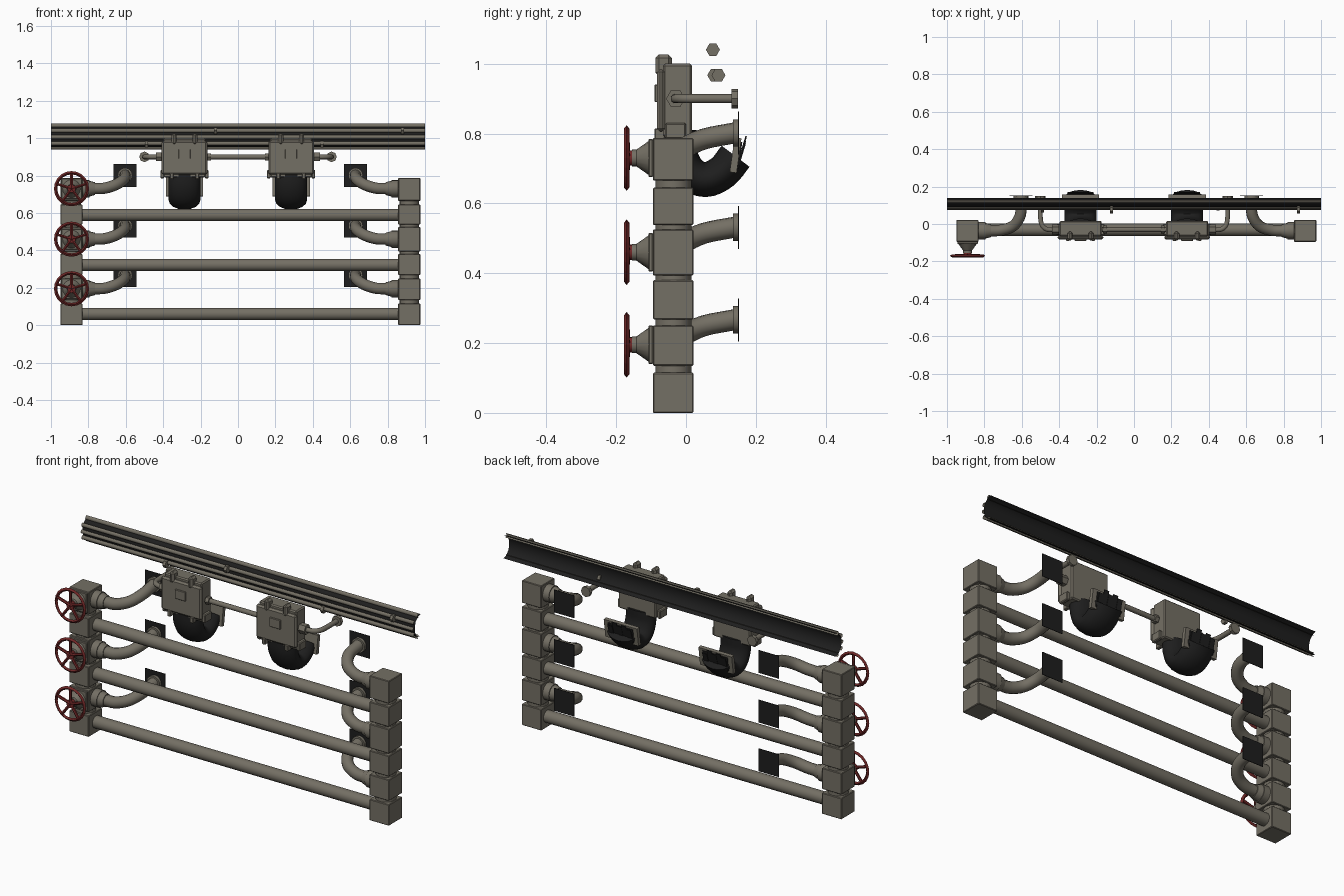
import bpy, bmesh, math
from mathutils import Vector, Matrix

if "Cube" in bpy.data.objects:
    bpy.data.objects.remove(bpy.data.objects["Cube"])


def material(name, rgb):
    m = bpy.data.materials.new(name)
    m.diffuse_color = (*rgb, 1)
    m.use_nodes = True
    m.node_tree.nodes["Principled BSDF"].inputs["Base Color"].default_value = m.diffuse_color
    return m


METAL = material("weathered_metal", (0.175, 0.16, 0.128))
RED = material("dark_red_paint", (0.16, 0.02, 0.02))
BLACK = material("black_rubber", (0.013, 0.013, 0.013))


def finish(bm, name, mat, smooth=True):
    bmesh.ops.recalc_face_normals(bm, faces=bm.faces[:])
    me = bpy.data.meshes.new(name)
    bm.to_mesh(me)
    bm.free()
    me.materials.append(mat)
    ob = bpy.data.objects.new(name, me)
    bpy.context.collection.objects.link(ob)
    if smooth:
        bpy.ops.object.select_all(action='DESELECT')
        bpy.context.view_layer.objects.active = ob
        ob.select_set(True)
        bpy.ops.object.shade_smooth_by_angle(angle=math.radians(40))
    return ob


def box(name, x, y, z, mat=METAL, bevel=0.0, tilt=0.0):
    """Box from (min, max) pairs, optional bevel and tilt about x."""
    bm = bmesh.new()
    bmesh.ops.create_cube(bm, size=1)
    bmesh.ops.scale(bm, vec=(x[1] - x[0], y[1] - y[0], z[1] - z[0]), verts=bm.verts)
    if bevel:
        bmesh.ops.bevel(bm, geom=bm.edges[:], offset=bevel, segments=1, affect='EDGES')
    bmesh.ops.rotate(bm, matrix=Matrix.Rotation(tilt, 3, 'X'), verts=bm.verts)
    bmesh.ops.translate(bm, vec=(sum(x) / 2, sum(y) / 2, sum(z) / 2), verts=bm.verts)
    return finish(bm, name, mat, False)


def cyl(name, a, b, r1, r2=None, sides=16, mat=METAL):
    """Cylinder or cone between two points."""
    a, b = Vector(a), Vector(b)
    bm = bmesh.new()
    bmesh.ops.create_cone(bm, cap_ends=True, segments=sides, radius1=r1,
                          radius2=r1 if r2 is None else r2, depth=(b - a).length)
    rot = Vector((0, 0, 1)).rotation_difference(b - a).to_matrix().to_4x4()
    bmesh.ops.transform(bm, matrix=Matrix.Translation((a + b) / 2) @ rot, verts=bm.verts)
    return finish(bm, name, mat)


def spline(pts, n=4):
    """Catmull-Rom smoothing of a short path."""
    p = [Vector(q) for q in pts]
    p = [2 * p[0] - p[1]] + p + [2 * p[-1] - p[-2]]
    out = []
    for i in range(1, len(p) - 2):
        a, b, c, d = p[i - 1:i + 3]
        for k in range(n):
            t = k / n
            out.append(0.5 * (2 * b + (c - a) * t + (2 * a - 5 * b + 4 * c - d) * t * t
                              + (3 * b - a - 3 * c + d) * t ** 3))
    return out + [p[-2]]


def tube(name, pts, ru, rv, u, sides=12, mat=METAL):
    """Sweep an ellipse along a path; u is the starting side vector."""
    path = spline(pts)
    bm = bmesh.new()
    rings = []
    u = Vector(u)
    for i, p in enumerate(path):
        t = (path[min(i + 1, len(path) - 1)] - path[max(i - 1, 0)]).normalized()
        u = (u - t * u.dot(t)).normalized()
        v = t.cross(u)
        rings.append([bm.verts.new(p + u * ru * math.cos(a) + v * rv * math.sin(a))
                      for a in (2 * math.pi * k / sides for k in range(sides))])
    for r, s in zip(rings, rings[1:]):
        for k in range(sides):
            j = (k + 1) % sides
            bm.faces.new((r[k], r[j], s[j], s[k]))
    bm.faces.new(rings[0])
    bm.faces.new(rings[-1])
    return finish(bm, name, mat)


def strip(name, profile, mat):
    """Open (y, z) profile extruded over the full length."""
    bm = bmesh.new()
    rows = [[bm.verts.new((x, y, z)) for x in (-1, 1)] for y, z in profile]
    for r, s in zip(rows, rows[1:]):
        bm.faces.new((r[0], r[1], s[1], s[0]))
    return finish(bm, name, mat)


YC = -0.036                      # centre depth of the pipe frame
LEVELS = (0.195, 0.46, 0.73)     # valve heights
BLOCKS = ((0, .115), (.135, .25), (.268, .38), (.393, .525), (.538, .645), (.665, .787))

# Side columns of stacked blocks, with branch pipes running back to the wall
for side, s, off in (("left", 1, 0), ("right", -1, 0.0245)):
    def X(x):
        return off + s * x
    for z0, z1 in BLOCKS:
        xs = sorted((X(-0.95), X(-0.832)))
        box(side + "_column_block", xs, (-0.095, 0.021), (z0, z1), bevel=0.003)
    cyl(side + "_column_core", (X(-0.891), YC, 0.02), (X(-0.891), YC, 0.77), 0.052, sides=16)
    for z in LEVELS:
        cyl(side + "_branch_collar", (X(-0.84), YC, z), (X(-0.795), YC, z), 0.046)
        cyl(side + "_branch_taper", (X(-0.795), YC, z), (X(-0.765), YC, z), 0.042, 0.034)
        tube(side + "_branch_elbow",
             [(X(-0.77), YC, z), (X(-0.71), YC + 0.003, z + 0.003),
              (X(-0.645), -0.01, z + 0.025), (X(-0.607), 0.05, z + 0.054),
              (X(-0.604), 0.14, z + 0.072)], 0.03, 0.03, (0, 0, 1))
        cyl(side + "_wall_flange", (X(-0.604), 0.134, z + 0.072),
            (X(-0.604), 0.15, z + 0.072), 0.039, sides=16)
        xs = sorted((X(-0.665), X(-0.543)))
        box(side + "_wall_grime_plate", xs, (0.149, 0.152), (z + 0.01, z + 0.133), BLACK)

# Long horizontal pipes
for z in (0.06, 0.322, 0.589):
    cyl("horizontal_pipe", (-0.85, YC + 0.005, z), (0.87, YC + 0.005, z), 0.033)

# Hand-wheel valves on the left column
WX = -0.89
for z in LEVELS:
    box("valve_bonnet_plate", (WX - .055, WX + .055), (-0.108, -0.094), (z - .055, z + .055), bevel=.003)
    cyl("valve_bonnet", (WX, -0.105, z), (WX, -0.142, z), 0.05, 0.024)
    cyl("valve_stem", (WX, -0.14, z), (WX, -0.155, z), 0.024)
    cyl("hand_wheel_hub", (WX, -0.15, z), (WX, -0.174, z), 0.022, mat=RED)
    bm = bmesh.new()
    rings = []
    for i in range(20):
        a = 2 * math.pi * i / 20
        rings.append([bm.verts.new((WX + r * math.cos(a), y, z + r * math.sin(a)))
                      for r, y in ((.076, -.17), (.084, -.178), (.094, -.17), (.084, -.162))])
    for i in range(20):
        r, q = rings[i], rings[(i + 1) % 20]
        for k in range(4):
            bm.faces.new((r[k], r[(k + 1) % 4], q[(k + 1) % 4], q[k]))
    finish(bm, "hand_wheel_rim", RED, False)
    for i in range(5):
        a = math.pi / 2 + 2 * math.pi * i / 5
        cyl("hand_wheel_spoke", (WX, -0.168, z),
            (WX + .08 * math.cos(a), -0.17, z + .08 * math.sin(a)), 0.008, sides=6, mat=RED)

# Overhead cable tray: dark curved backing with half-round cables in front
strip("cable_backing", [(.14, 1.07), (.118, 1.062), (.1, 1.045), (.092, 1.02),
                        (.092, .995), (.1, .972), (.118, .953), (.14, .945)], BLACK)
for y, z, r in ((.127, 1.066, .012), (.092, 1.04, .011), (.086, 1.006, .01),
                (.093, .972, .011), (.127, .95, .011)):
    strip("cable", [(y - r * math.sin(math.pi * k / 6), z + r * math.cos(math.pi * k / 6))
                    for k in range(7)], METAL)
for x, y, z in ((-.12, .077, 1.04), (.88, .077, 1.04), (-.49, .081, .967), (.45, .093, .967)):
    cyl("cable_clip", (x - .008, y, z), (x + .008, y, z), 0.02, sides=6)

# Two junction boxes with hoses
for c in (-0.286, 0.284):
    box("junction_box_body", (c - .112, c + .112), (-.066, .017), (.79, 1.0), bevel=.006)
    box("junction_box_lid", (c - .122, c + .122), (-.083, -.06), (.805, .985), bevel=.009)
    box("junction_box_small_plate", (c - .032, c + .032), (-.09, -.08), (.89, .94), bevel=.002)
    for s in (-1, 1):
        h = c + s * .056
        box("lid_hinge", (h - .014, h + .014), (-.088, -.04), (.965, 1.026), bevel=.01)
        box("lid_clip", (h + s * .012 - .01, h + s * .012 + .01), (-.09, -.06), (.782, .815), bevel=.003)
        g = c + s * .119
        box("box_side_lug", (g - .01, g + .01), (-.06, 0), (.785, .83), bevel=.004)
    # Hose bending back from the box into a wall frame
    tube("black_hose", [(c, -.02, .81), (c, -.018, .745), (c, .008, .69), (c, .055, .668),
                        (c, .105, .69), (c, .142, .735)], .085, .05, (1, 0, 0), 16, BLACK)
    tilt = math.radians(-8)
    box("hose_wall_frame", (c - .1, c + .1), (.132, .152), (.688, .788), tilt=tilt)
    box("hose_frame_opening", (c - .075, c + .075), (.152, .156), (.7, .776), BLACK, tilt=tilt)
    # Torn hose edge: narrow leaning strips of differing height
    for i in range(5):
        x = c - .07 + i * .028
        box("torn_hose_strip", (x, x + .028), (.158, .162), (.71, (.775, .79, .78, .795, .77)[i]),
            BLACK, tilt=math.radians(-17))

# Conduit joining the boxes, and small elbows at the outer ends
CY, CZ = -.03, .9
cyl("joining_conduit", (-.17, CY, CZ), (.17, CY, CZ), .013, sides=12)
for s in (-1, 1):
    cyl("inner_conduit_nut", (s * .145, CY, CZ), (s * .165, CY, CZ), .022, sides=6)
    cyl("outer_conduit_nut", (s * .4, CY, CZ), (s * .438, CY, CZ), .027, sides=6)
    tube("outer_conduit_elbow", [(s * .42, CY, CZ), (s * .46, CY, CZ), (s * .488, -.012, CZ),
                                 (s * .5, .03, CZ), (s * .5, .14, CZ)], .013, .013, (0, 0, 1), 10)
    cyl("outer_conduit_flange", (s * .5, .131, CZ), (s * .5, .149, CZ), .028, sides=8)
